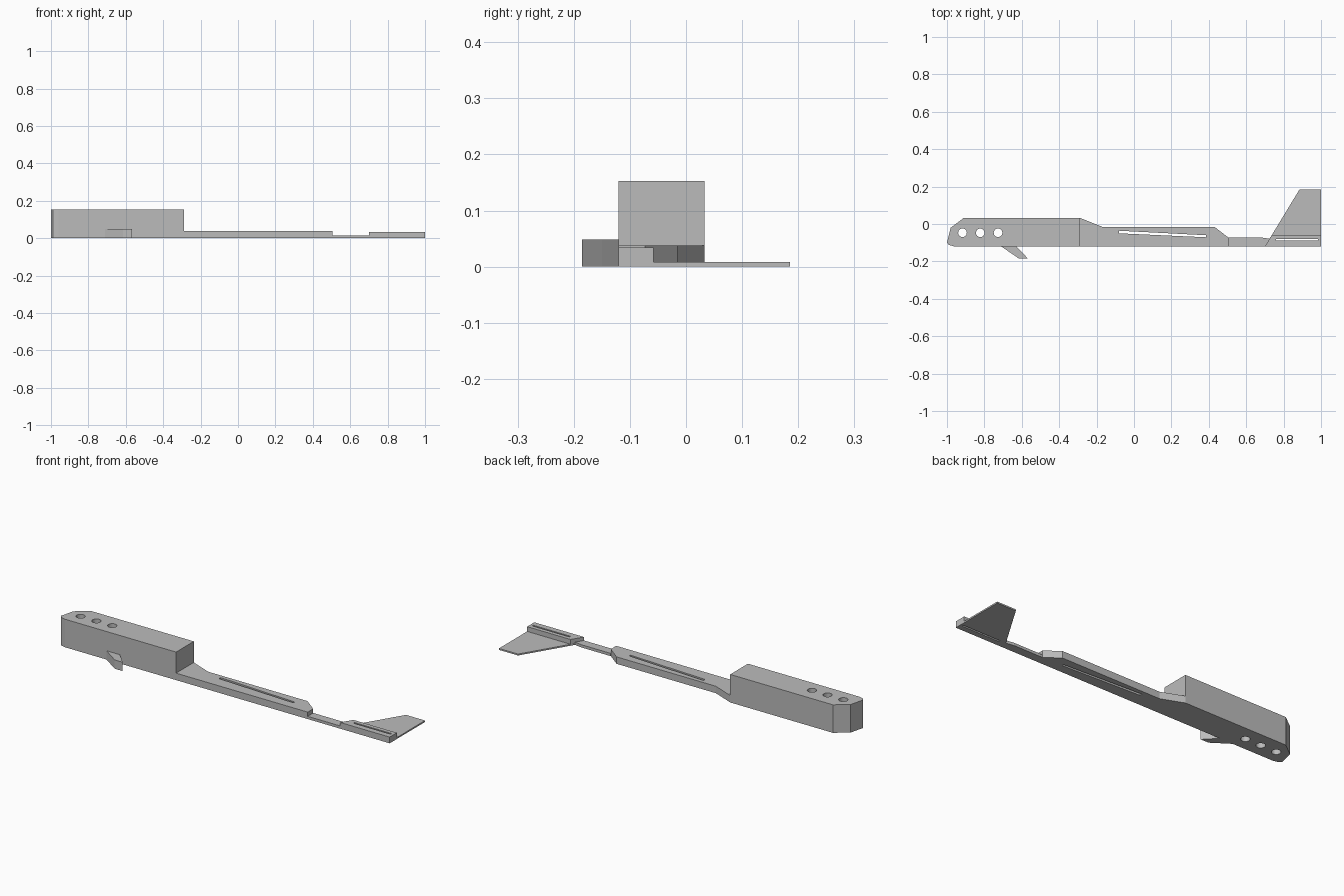
import bpy, bmesh, math

if "Cube" in bpy.data.objects:
    bpy.data.objects.remove(bpy.data.objects["Cube"])

grey = bpy.data.materials.new("plain grey")
grey.use_nodes = True
grey.diffuse_color = (0.5, 0.5, 0.5, 1)
grey.node_tree.nodes["Principled BSDF"].inputs["Base Color"].default_value = (0.5, 0.5, 0.5, 1)


def plate(name, outline, bottom, top, holes=()):
    """Flat outline, with holes through it, raised from bottom to top."""
    curve = bpy.data.curves.new(name, 'CURVE')
    curve.dimensions = '2D'
    curve.fill_mode = 'BOTH'
    curve.extrude = (top - bottom) / 2
    for loop in [outline, *holes]:
        spline = curve.splines.new('POLY')
        spline.points.add(len(loop) - 1)
        for point, (x, y) in zip(spline.points, loop):
            point.co = (x, y, 0, 1)
        spline.use_cyclic_u = True
    obj = bpy.data.objects.new(name, curve)
    bpy.context.collection.objects.link(obj)
    bpy.ops.object.select_all(action='DESELECT')
    obj.select_set(True)
    bpy.context.view_layer.objects.active = obj
    bpy.ops.object.convert(target='MESH')
    obj = bpy.context.object
    # weld the caps to the walls
    bm = bmesh.new()
    bm.from_mesh(obj.data)
    bmesh.ops.remove_doubles(bm, verts=bm.verts, dist=0.0001)
    bmesh.ops.translate(bm, verts=bm.verts, vec=(0, 0, (top + bottom) / 2))
    bmesh.ops.dissolve_limit(bm, angle_limit=0.01, verts=bm.verts, edges=bm.edges)
    bmesh.ops.recalc_face_normals(bm, faces=bm.faces)
    for face in bm.faces:
        face.smooth = False
    bm.to_mesh(obj.data)
    bm.free()
    obj.data.materials.clear()
    obj.data.materials.append(grey)
    return obj


def circle(x, y, r, sides=24):
    return [(x + r * math.cos(2 * math.pi * i / sides),
             y + r * math.sin(2 * math.pi * i / sides)) for i in range(sides)]


FRONT = -0.12

# tall handle block with three round holes
plate("handle_block",
      [(-0.29, FRONT), (-0.29, 0.033), (-0.91, 0.033), (-0.98, -0.02),
       (-1, -0.1), (-0.99, -0.112), (-0.96, FRONT)],
      0, 0.153, [circle(-0.917 + 0.095 * i, -0.047, 0.023) for i in range(3)])

# hook on the front of the handle
plate("hook",
      [(-0.71, FRONT), (-0.615, -0.185), (-0.567, -0.185), (-0.6, -0.15), (-0.63, FRONT)],
      0, 0.048)

# long thin bar with a slanted slot
plate("bar",
      [(-0.29, FRONT), (0.505, FRONT), (0.505, -0.073), (0.43, -0.015),
       (-0.17, -0.015), (-0.29, 0.033)],
      0, 0.038, [[(-0.08, -0.036), (-0.08, -0.05), (0.385, -0.071), (0.385, -0.06)]])

# thin neck joining bar and tail
plate("neck",
      [(0.505, FRONT), (0.70, FRONT), (0.726, -0.079), (0.68, -0.072), (0.505, -0.072)],
      0, 0.015)

# flat tail fin and the raised rail on it, sharing one slot
slot = [(0.76, -0.08), (0.985, -0.08), (0.985, -0.089), (0.76, -0.089)]
plate("tail_fin", [(0.70, FRONT), (1, FRONT), (1, 0.185), (0.885, 0.185)], 0, 0.008, [slot])
plate("tail_rail", [(0.70, FRONT), (1, FRONT), (1, -0.058), (0.738, -0.058)], 0.008, 0.034, [slot])
